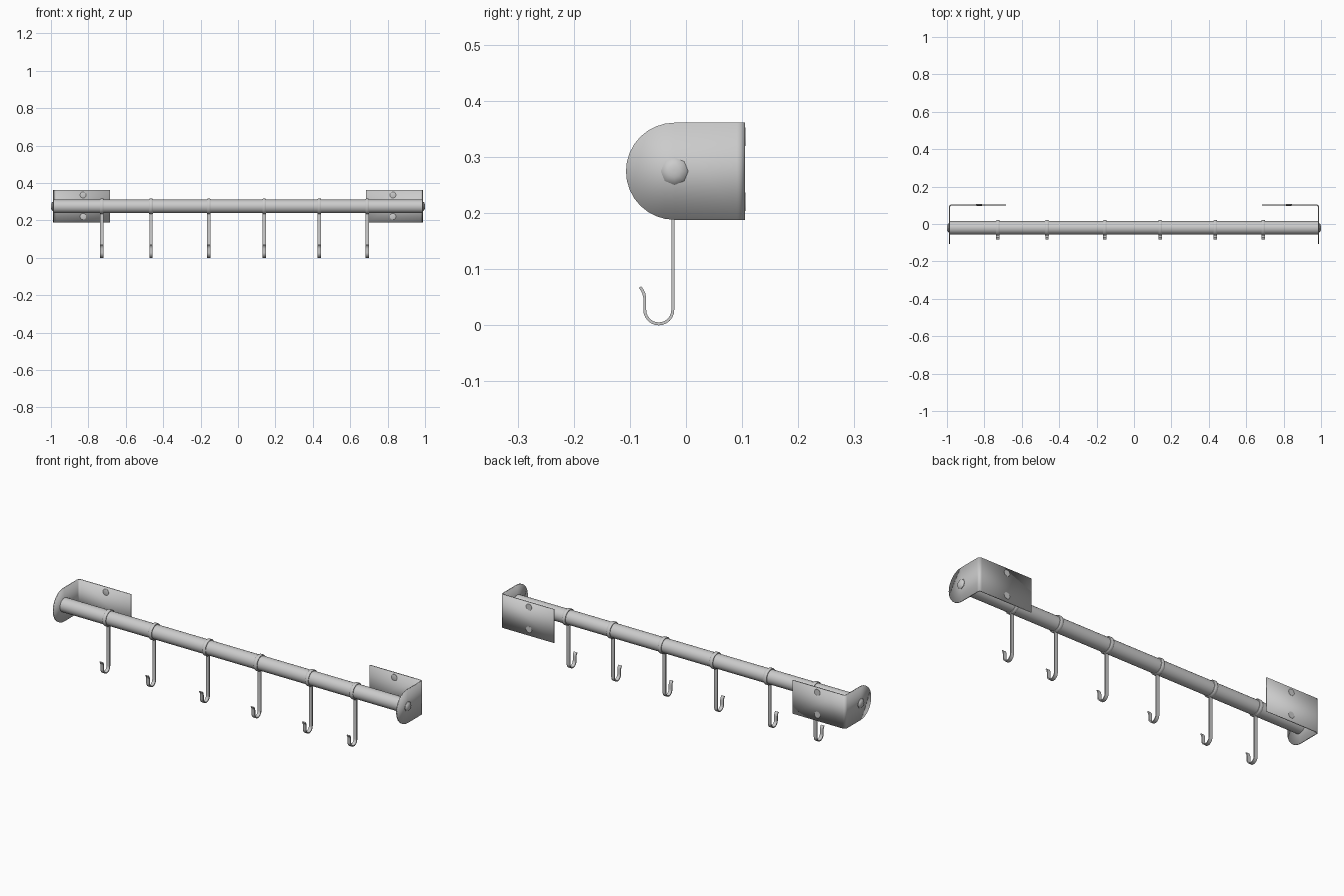
import bpy, bmesh, math
from mathutils import Matrix, Vector

if "Cube" in bpy.data.objects:
    bpy.data.objects.remove(bpy.data.objects["Cube"])

ROD_Y, ROD_Z, H = -0.0205, 0.2745, 0.0865
HOOKS = (-0.728, -0.465, -0.156, 0.14, 0.435, 0.691)


def finish(name, bm, smooth=True, mirror=False):
    bmesh.ops.recalc_face_normals(bm, faces=bm.faces)
    me = bpy.data.meshes.new(name)
    bm.to_mesh(me)
    bm.free()
    ob = bpy.data.objects.new(name, me)
    bpy.context.collection.objects.link(ob)
    if smooth:
        bpy.ops.object.select_all(action='DESELECT')
        ob.select_set(True)
        bpy.context.view_layer.objects.active = ob
        bpy.ops.object.shade_smooth_by_angle(angle=math.radians(35))
    if mirror:
        ob.modifiers.new("mirror", 'MIRROR').use_mirror_merge = False
    return ob


def lathe(bm, profile, sides, axis, origin):
    """Closed solid from (radius, offset) pairs turned about the x or y axis."""
    rings = []
    for r, o in profile:
        ring = []
        for i in range(sides):
            a = 2 * math.pi * i / sides
            u, v = r * math.cos(a), r * math.sin(a)
            p = Vector((o, u, v)) if axis == 'x' else Vector((u, o, v))
            ring.append(bm.verts.new(Vector(origin) + p))
        rings.append(ring)
    for a, b in zip(rings, rings[1:]):
        for i in range(sides):
            j = (i + 1) % sides
            bm.faces.new((a[i], a[j], b[j], b[i]))
    bm.faces.new(rings[0])
    bm.faces.new(rings[-1])


# Rail
bm = bmesh.new()
lathe(bm, [(0.036, -0.985), (0.036, 0.985)], 32, 'x', (0, ROD_Y, ROD_Z))
finish("rail", bm)

# Brackets: one bent sheet, tapered to a half round at the free end
T, R = 0.006, 0.012
X, Y = 0.989 - T / 2, 0.1055 - T / 2
sheet = [(0.685, Y, H)]
for i in range(7):
    a = math.radians(90 - 15 * i)
    sheet.append((X - R + R * math.cos(a), Y - R + R * math.sin(a), H))
for i in range(8):
    a = math.pi / 16 * 2 * i / 2
    sheet.append((X, ROD_Y - H * math.sin(a), H * math.cos(a)))
bm = bmesh.new()
cols = [(bm.verts.new((x, y, ROD_Z - h)), bm.verts.new((x, y, ROD_Z + h))) for x, y, h in sheet]
for a, b in zip(cols, cols[1:]):
    bm.faces.new((a[0], b[0], b[1], a[1]))
tip = bm.verts.new((X, ROD_Y - H, ROD_Z))
bm.faces.new((cols[-1][0], tip, cols[-1][1]))
bracket = finish("wall_bracket", bm, mirror=True)
sol = bracket.modifiers.new("thickness", 'SOLIDIFY')
sol.thickness, sol.offset = T, 0

# End bolts: low domes with eight sides
bm = bmesh.new()
lathe(bm, [(0.0245, 0.983), (0.0245, 0.991), (0.020, 0.996), (0.011, 0.9995), (0.003, 1.0)],
      8, 'x', (0, ROD_Y, ROD_Z))
finish("end_bolt", bm, mirror=True)

# Wall screws, nearly flush in the back plates
bm = bmesh.new()
for z in (0.22, 0.336):
    lathe(bm, [(0.010, Y - 0.006), (0.0165, Y - 0.0045), (0.0165, Y + 0.0035)], 16, 'y', (0.828, 0, z))
finish("wall_screw", bm, mirror=True)

# Hook side profile (y, z): straight shank, U bend, flared tip
path = [(-0.0235, 0.243), (-0.0235, 0.0275)]
for i in range(1, 13):
    a = -math.pi * i / 12
    path.append((-0.0485 + 0.025 * math.cos(a), 0.0275 + 0.025 * math.sin(a)))
path += [(-0.0735, 0.049), (-0.0752, 0.057), (-0.0785, 0.0635), (-0.082, 0.068)]
W, D = 0.009, 0.0026


def hook_strip(bm, cx):
    pts = [Vector(p) for p in path]
    rings = []
    for i, p in enumerate(pts):
        t = (pts[min(i + 1, len(pts) - 1)] - pts[max(i - 1, 0)]).normalized()
        n = Vector((-t.y, t.x)) * D
        rings.append([bm.verts.new((cx + sx * W, p.x + s * n.x, p.y + s * n.y))
                      for sx, s in ((-1, -1), (1, -1), (1, 1), (-1, 1))])
    for a, b in zip(rings, rings[1:]):
        for i in range(4):
            j = (i + 1) % 4
            bm.faces.new((a[i], a[j], b[j], b[i]))
    bm.faces.new(rings[0])
    bm.faces.new(rings[-1])


# Hooks with the collars that wrap the rail
for k, x in enumerate(HOOKS, 1):
    bm = bmesh.new()
    hook_strip(bm, x)
    finish(f"hook_{k}", bm)
    bm = bmesh.new()
    lathe(bm, [(0.035, -0.010), (0.0395, -0.010), (0.042, -0.006), (0.042, 0.006),
               (0.0395, 0.010), (0.035, 0.010)], 32, 'x', (x, ROD_Y, ROD_Z))
    finish(f"hook_collar_{k}", bm)
